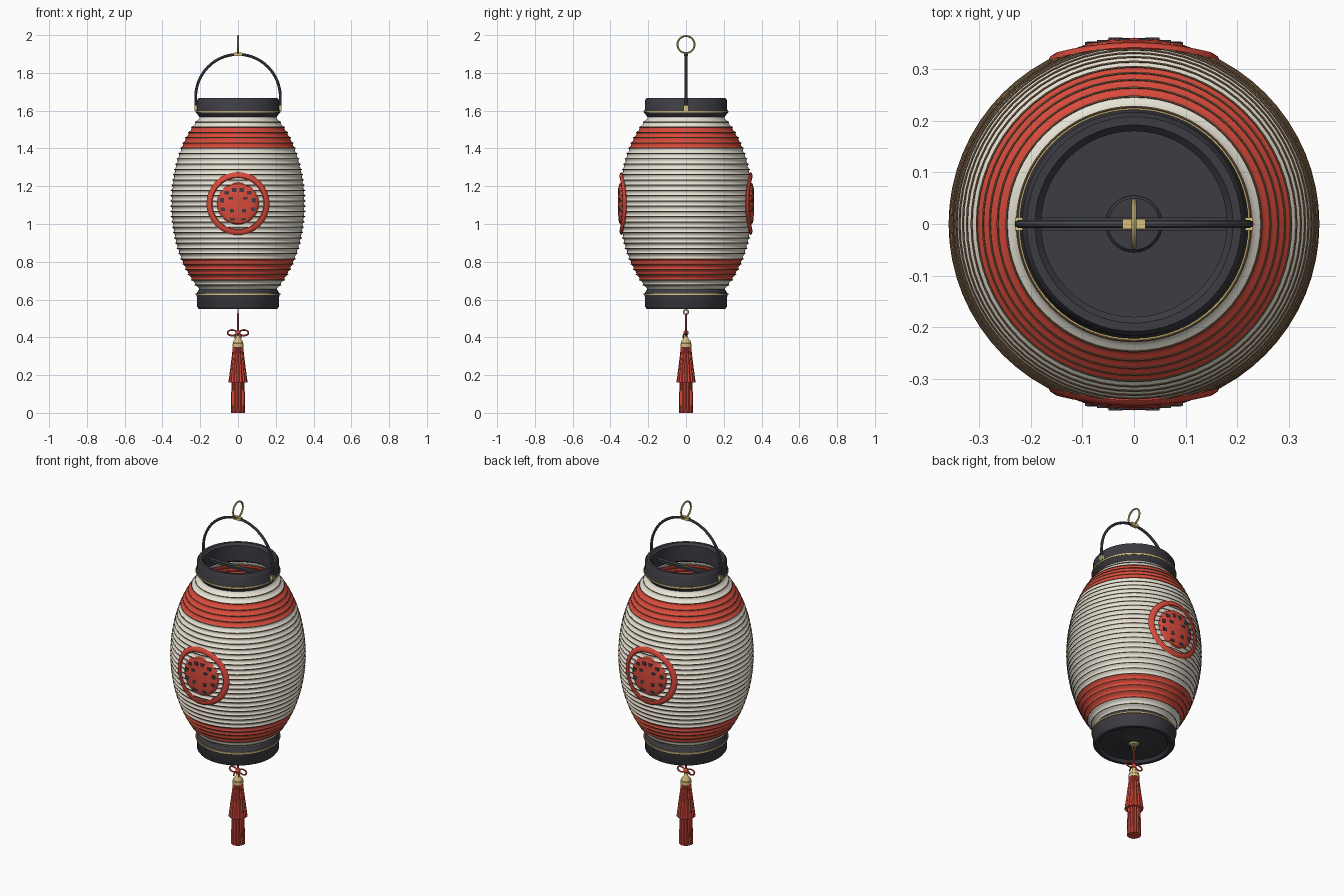
import bpy, bmesh
from math import sin, cos, pi, sqrt, radians
from mathutils import Matrix

if "Cube" in bpy.data.objects:
    bpy.data.objects.remove(bpy.data.objects["Cube"])


def material(name, rgb):
    m = bpy.data.materials.new(name)
    m.diffuse_color = (*rgb, 1)
    m.use_nodes = True
    m.node_tree.nodes["Principled BSDF"].inputs["Base Color"].default_value = m.diffuse_color
    return m


RED = material("red", (0.70, 0.07, 0.045))
PAPER = material("paper", (0.80, 0.77, 0.68))
BLACK = material("black_lacquer", (0.045, 0.045, 0.055))
METAL = material("dark_metal", (0.07, 0.08, 0.09))
GOLD = material("gold", (0.68, 0.53, 0.20))
BAMBOO = material("bamboo", (0.20, 0.12, 0.06))


def finish(name, bm, *mats):
    bmesh.ops.remove_doubles(bm, verts=bm.verts, dist=1e-5)
    bmesh.ops.recalc_face_normals(bm, faces=bm.faces)
    me = bpy.data.meshes.new(name)
    bm.to_mesh(me)
    bm.free()
    for m in mats:
        me.materials.append(m)
    ob = bpy.data.objects.new(name, me)
    bpy.context.collection.objects.link(ob)
    return ob


def sweep(bm, rings, closed=False):
    """Join rings of points (each a full loop) with quads."""
    vs = [[bm.verts.new(p) for p in r] for r in rings]
    pairs = list(zip(vs, vs[1:])) + ([(vs[-1], vs[0])] if closed else [])
    n = len(vs[0])
    for a, b in pairs:
        for i in range(n):
            j = (i + 1) % n
            bm.faces.new((a[i], a[j], b[j], b[i]))


def lathe(name, profile, mat, segs=64, closed=False, flute=0.0):
    bm = bmesh.new()
    rings = []
    for r, z in profile:
        ring = []
        for i in range(segs):
            k = r * (1 - flute * (i % 2))
            a = 2 * pi * i / segs
            ring.append((k * cos(a), k * sin(a), z))
        rings.append(ring)
    sweep(bm, rings, closed)
    return finish(name, bm, mat)


def tube(name, pts, radius, mat, cyclic=False):
    cu = bpy.data.curves.new(name, 'CURVE')
    cu.dimensions = '3D'
    cu.bevel_depth, cu.bevel_resolution, cu.use_fill_caps = radius, 2, True
    sp = cu.splines.new('POLY')
    sp.points.add(len(pts) - 1)
    for p, c in zip(sp.points, pts):
        p.co = (*c, 1)
    sp.use_cyclic_u = cyclic
    cu.materials.append(mat)
    ob = bpy.data.objects.new(name, cu)
    bpy.context.collection.objects.link(ob)
    return ob


def add_box(bm, loc, size):
    bmesh.ops.create_cube(bm, size=1, matrix=Matrix.Translation(loc) @ Matrix.Diagonal((*size, 1)))


def boxes(name, items, mat):
    bm = bmesh.new()
    for loc, size in items:
        add_box(bm, loc, size)
    return finish(name, bm, mat)


MID = 1.108


def body_radius(z):
    return 0.357 * sqrt(max(0, 1 - ((z - MID) / 0.56) ** 2))


# Ribbed paper body: paper sags inward between the hoops, two red bands
RIBS, Z0, PITCH = 33, 0.648, 0.0279
bm = bmesh.new()
SEG, SUB = 64, 4
rings = []
for k in range(RIBS * SUB + 1):
    z = Z0 + PITCH * k / SUB
    r = body_radius(z) - 0.008 * sin(pi * (k % SUB) / SUB)
    rings.append([(r * cos(2 * pi * i / SEG), r * sin(2 * pi * i / SEG), z) for i in range(SEG)])
sweep(bm, rings)
for f in bm.faces:
    rib = int((f.calc_center_median().z - Z0) / PITCH)
    f.material_index = int(2 <= rib <= 5 or RIBS - 6 <= rib <= RIBS - 3)
finish("paper_body", bm, PAPER, RED)

# Bamboo hoops on the ridges
bm = bmesh.new()
for k in range(1, RIBS):
    z = Z0 + PITCH * k
    R = body_radius(z)
    sweep(bm, [[((R + 0.0025 * cos(t)) * cos(2 * pi * i / SEG), (R + 0.0025 * cos(t)) * sin(2 * pi * i / SEG),
                 z + 0.0025 * sin(t)) for i in range(SEG)] for t in (0, pi / 2, pi, 3 * pi / 2)], True)
finish("bamboo_hoops", bm, BAMBOO)

# Top collar (open) and bottom collar with recessed floor
lathe("top_collar", [(0.18, 1.565), (0.195, 1.555), (0.215, 1.58), (0.222, 1.59), (0.222, 1.60), (0.217, 1.61),
                     (0.217, 1.655), (0.208, 1.668), (0.192, 1.668), (0.18, 1.655)], BLACK, closed=True)
lathe("bottom_collar", [(0, 0.60), (0.18, 0.60), (0.18, 0.655), (0.20, 0.662), (0.221, 0.632), (0.221, 0.622),
                        (0.217, 0.612), (0.217, 0.562), (0.208, 0.55), (0.19, 0.55), (0.178, 0.565),
                        (0.06, 0.565), (0.05, 0.56), (0, 0.56)], BLACK)
lathe("candle_plate", [(0, 0.615), (0.05, 0.615), (0.055, 0.61), (0.055, 0.598)], BLACK, 32)
for nm, z in (("top_gold_band", 1.595), ("bottom_gold_band", 0.627)):
    lathe(nm, [(0.218, z - 0.004), (0.225, z - 0.004), (0.225, z + 0.004), (0.218, z + 0.004)], GOLD, closed=True)

# Crossbar inside the top opening
boxes("crossbar", [((0, 0, 1.61), (0.37, 0.026, 0.014))], BLACK)
lathe("crossbar_screw", [(0, 1.622), (0.008, 1.62), (0.009, 1.61)], GOLD, 16)

# Carrying handle, its pivots and hanging ring
arc = [(0.224 * cos(pi * i / 40), 0, 1.672 + 0.226 * sin(pi * i / 40)) for i in range(41)]
tube("handle", [(0.224, 0, 1.60)] + arc + [(-0.224, 0, 1.60)], 0.0075, METAL)
boxes("handle_pivots", [((s * 0.223, 0, 1.613), (0.016, 0.026, 0.028)) for s in (-1, 1)], GOLD)
boxes("handle_clamp", [((0, 0, 1.899), (0.044, 0.02, 0.018))], GOLD)
tube("hanging_ring", [(0, 0.045 * cos(pi * i / 16), 1.95 + 0.045 * sin(pi * i / 16)) for i in range(32)],
     0.005, GOLD, True)


# Crests wrapped onto the front and back of the body
def wrapped(x, z, off, side):
    y = -sqrt((body_radius(z) + off) ** 2 - x * x)
    return (side * x, side * y, z)


def crest_part(name, profile, side, closed):
    bm = bmesh.new()
    n = 48
    sweep(bm, [[wrapped(r * cos(2 * pi * i / n), MID + r * sin(2 * pi * i / n), o, side)
                for i in range(n)] for r, o in profile], closed)
    return finish(name, bm, RED)


MARKS = [(0.02, 0.072, 0.022, 0.02), (0.06, 0.058, 0.024, 0.018), (0.085, 0.018, 0.02, 0.022),
         (0.038, 0.028, 0.022, 0.014), (0.08, -0.03, 0.022, 0.018), (0.032, -0.038, 0.02, 0.02),
         (0.03, -0.082, 0.026, 0.014)]
for side, nm in ((1, "front"), (-1, "back")):
    crest_part(nm + "_crest_ring", [(0.151 + 0.0155 * cos(pi * t / 4), 0.001 + 0.007 * sin(pi * t / 4))
                                    for t in range(8)], side, True)
    crest_part(nm + "_crest_disc", [(0, 0.004), (0.03, 0.004), (0.06, 0.004), (0.09, 0.004),
                                    (0.105, 0.002), (0.111, -0.006)], side, False)
    boxes(nm + "_crest_marks", [(wrapped(s * x, MID + z, 0.002, side), (w, 0.009, h))
                                for x, z, w, h in MARKS for s in (-1, 1)], BLACK)

# Tassel hanging below
lathe("tassel_mount", [(0, 0.55), (0.022, 0.552), (0.03, 0.562)], GOLD, 24)
tube("tassel_ring", [(0, 0.013 * cos(pi * i / 8), 0.534 + 0.013 * sin(pi * i / 8)) for i in range(16)],
     0.0035, GOLD, True)
tube("tassel_cord", [(0, 0, 0.525), (0, 0, 0.40)], 0.005, RED)
for s, nm in ((1, "right"), (-1, "left")):
    tube(nm + "_bow_loop", [(s * (0.031 - 0.024 * cos(pi * i / 8)), 0, 0.424 + 0.015 * sin(pi * i / 8))
                            for i in range(16)], 0.0045, RED, True)
    tube(nm + "_bow_tail", [(0, -0.008, 0.424), (s * 0.013, -0.014, 0.41), (s * 0.018, -0.016, 0.395)], 0.004, RED)
lathe("bow_knot", [(0.014 * sin(pi * t / 8), 0.424 - 0.014 * cos(pi * t / 8)) for t in range(9)], RED, 16)
lathe("tassel_cap", [(0, 0.412), (0.01, 0.41), (0.012, 0.395), (0.026, 0.378), (0.026, 0.37), (0.029, 0.367),
                     (0.029, 0.35), (0, 0.35)], GOLD, 24)
lathe("tassel_skirt", [(0, 0.352), (0.027, 0.352), (0.034, 0.29), (0.051, 0.16), (0, 0.16)], RED, 32, flute=0.1)
lathe("tassel_strands", [(0, 0.20), (0.034, 0.20), (0.038, 0.0), (0, 0.0)], RED, 32, flute=0.1)

# Turn curves into meshes and smooth everything, keeping hard edges
bpy.ops.object.select_all(action='SELECT')
bpy.context.view_layer.objects.active = bpy.context.selected_objects[0]
curves = [o for o in bpy.context.scene.objects if o.type == 'CURVE']
bpy.ops.object.select_all(action='DESELECT')
for o in curves:
    o.select_set(True)
bpy.context.view_layer.objects.active = curves[0]
bpy.ops.object.convert(target='MESH')
bpy.ops.object.select_all(action='SELECT')
bpy.ops.object.shade_smooth_by_angle(angle=radians(40))
